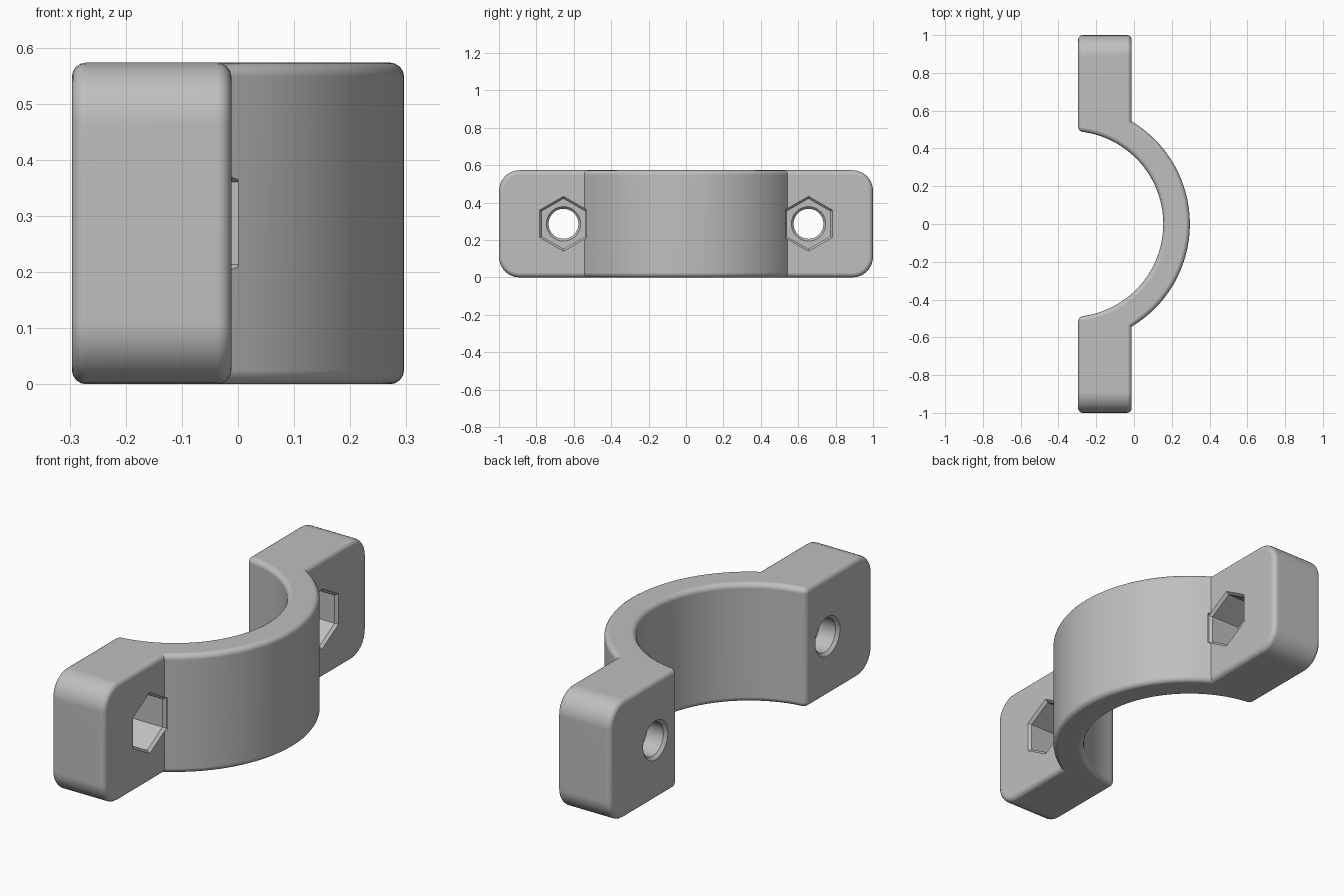
import bpy, bmesh, math

if "Cube" in bpy.data.objects:
    bpy.data.objects.remove(bpy.data.objects["Cube"])

HEIGHT = 0.573
BACK, FACE = -0.296, -0.012          # flange faces along x
CENTRE, INNER, OUTER = -0.337, 0.492, 0.633
HOLE_Y = 0.655

grey = bpy.data.materials.new("plain_grey")
grey.use_nodes = True
colour = (0.52, 0.52, 0.52, 1)
grey.diffuse_color = colour
grey.node_tree.nodes["Principled BSDF"].inputs["Base Color"].default_value = colour


def make_object(name, bm):
    bmesh.ops.recalc_face_normals(bm, faces=bm.faces[:])
    mesh = bpy.data.meshes.new(name)
    bm.to_mesh(mesh)
    bm.free()
    mesh.materials.append(grey)
    obj = bpy.data.objects.new(name, mesh)
    bpy.context.collection.objects.link(obj)
    return obj


def arc(radius, x_end, steps):
    """Arc points from -y to +y, ending where the arc meets x_end."""
    a = math.acos((x_end - CENTRE) / radius)
    angles = [-a + 2 * a * i / steps for i in range(steps + 1)]
    return [(CENTRE + radius * math.cos(t), radius * math.sin(t)) for t in angles]


def stacked_cutter(name, y, sides, rings):
    """Closed prism along x, built from (x, radius) rings."""
    bm = bmesh.new()
    loops = []
    for x, r in rings:
        loops.append([bm.verts.new((x, y + r * math.sin(2 * math.pi * i / sides),
                                    HEIGHT / 2 + r * math.cos(2 * math.pi * i / sides)))
                      for i in range(sides)])
    for low, high in zip(loops, loops[1:]):
        for i in range(sides):
            j = (i + 1) % sides
            bm.faces.new((low[i], low[j], high[j], high[i]))
    bm.faces.new(loops[0])
    bm.faces.new(loops[-1])
    obj = make_object(name, bm)
    obj.hide_render = True
    return obj


# Half ring with two flanges, extruded from its plan outline
outline = ([(BACK, -1), (FACE, -1)] + arc(OUTER, FACE, 32)
           + [(FACE, 1), (BACK, 1)] + arc(INNER, BACK, 46)[::-1])
bm = bmesh.new()
base = bm.faces.new([bm.verts.new((x, y, 0)) for x, y in outline])
top = bmesh.ops.extrude_face_region(bm, geom=[base])["geom"]
bmesh.ops.translate(bm, vec=(0, 0, HEIGHT),
                    verts=[v for v in top if isinstance(v, bmesh.types.BMVert)])
bmesh.ops.recalc_face_normals(bm, faces=bm.faces[:])

# Large rounding on the flange ends, then a small one on every outside edge
ends = [e for e in bm.edges
        if all(abs(v.co.y) > 0.99 for v in e.verts)
        and abs(e.verts[0].co.z - e.verts[1].co.z) < 0.01]
bmesh.ops.bevel(bm, geom=ends, offset=0.11, segments=8, profile=0.5, affect='EDGES')
bm.normal_update()
sharp = [e for e in bm.edges if e.calc_face_angle_signed(0) > math.radians(30)]
bmesh.ops.bevel(bm, geom=sharp, offset=0.025, segments=4, profile=0.5, affect='EDGES')
clamp = make_object("clamp_half", bm)

# Chamfered bolt holes and nut pockets
bpy.context.view_layer.objects.active = clamp
clamp.select_set(True)
POCKET = FACE - 0.17
for side in (-1, 1):
    y = side * HOLE_Y
    cutters = [
        stacked_cutter("nut_pocket_cutter", y, 6,
                       [(POCKET, 0.134), (FACE - 0.013, 0.134),
                        (FACE, 0.147), (FACE + 0.012, 0.147)]),
        stacked_cutter("bolt_hole_cutter", y, 48,
                       [(BACK - 0.015, 0.094), (BACK, 0.094), (BACK + 0.014, 0.08),
                        (POCKET - 0.013, 0.08), (POCKET, 0.092), (POCKET + 0.02, 0.092)])]
    for cutter in cutters:
        mod = clamp.modifiers.new("cut", 'BOOLEAN')
        mod.operation = 'DIFFERENCE'
        mod.solver = 'EXACT'
        mod.object = cutter
        bpy.ops.object.modifier_apply(modifier=mod.name)
        bpy.data.objects.remove(cutter)

# Smooth shading with crisp flat faces
bpy.ops.object.shade_smooth_by_angle(angle=math.radians(30))
weighted = clamp.modifiers.new("flat_normals", 'WEIGHTED_NORMAL')
weighted.keep_sharp = True
